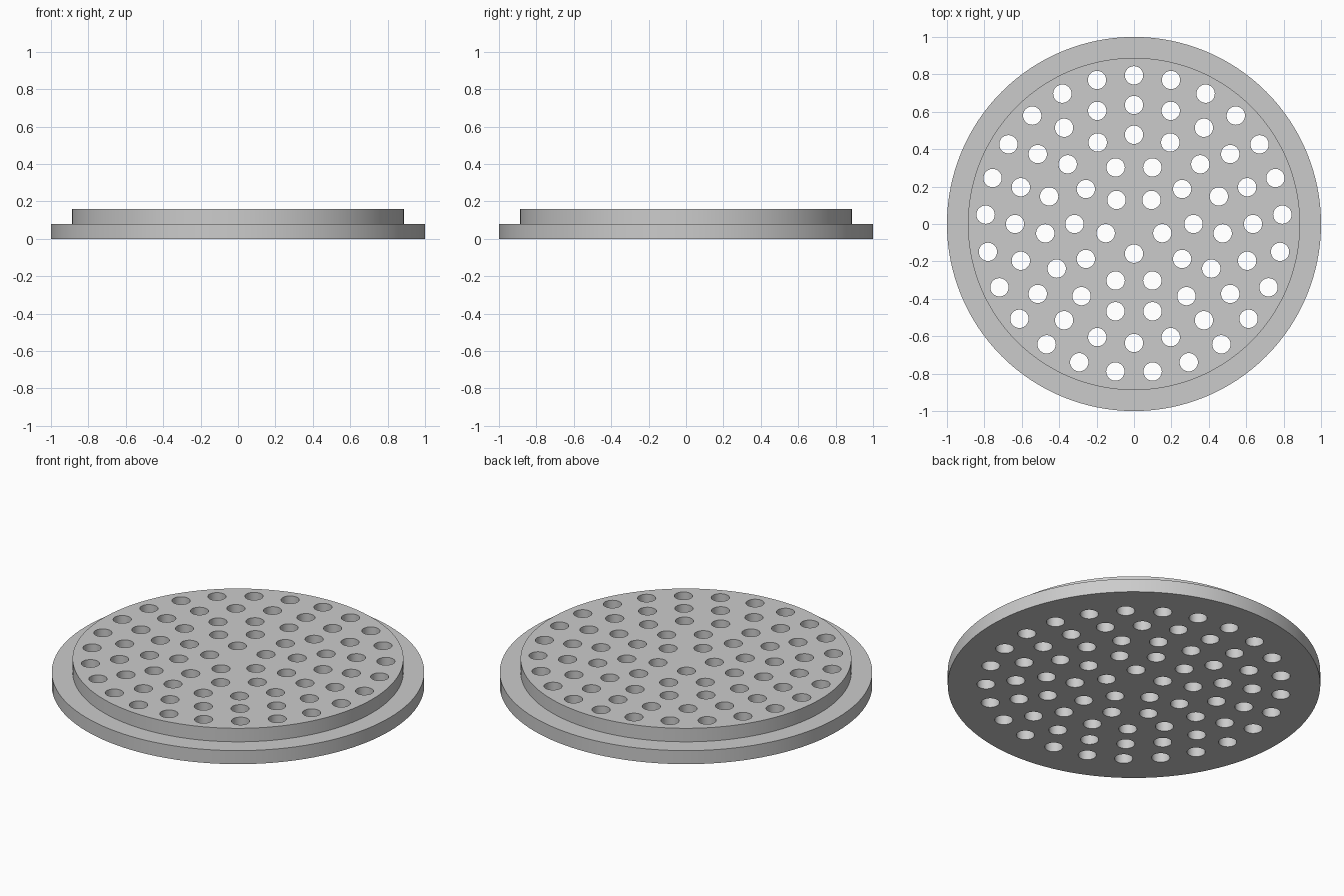
import bpy
import bmesh
import math
from mathutils import Matrix

cube = bpy.data.objects.get("Cube")
if cube:
    bpy.data.objects.remove(cube, do_unlink=True)

FLANGE_RADIUS, RAISED_RADIUS = 1.0, 0.888
STEP_Z, TOP_Z = 0.08, 0.16
HOLE_RADIUS, RING_SPACING = 0.049, 0.159
SEGMENTS = 128

grey = bpy.data.materials.new("plain grey")
grey.use_nodes = True
color = (0.6, 0.6, 0.6, 1.0)
grey.diffuse_color = color
grey.node_tree.nodes["Principled BSDF"].inputs["Base Color"].default_value = color


def make_object(name, bm):
    mesh = bpy.data.meshes.new(name)
    bmesh.ops.recalc_face_normals(bm, faces=bm.faces)
    bm.to_mesh(mesh)
    bm.free()
    obj = bpy.data.objects.new(name, mesh)
    bpy.context.collection.objects.link(obj)
    mesh.materials.append(grey)
    return obj


# Stepped disc: stacked circles joined into a wide flange and a raised plate
bm = bmesh.new()
profile = [(FLANGE_RADIUS, 0), (FLANGE_RADIUS, STEP_Z),
           (RAISED_RADIUS, STEP_Z), (RAISED_RADIUS, TOP_Z)]
rings = []
for radius, z in profile:
    ring = bmesh.ops.create_circle(bm, segments=SEGMENTS, radius=radius,
                                   matrix=Matrix.Translation((0, 0, z)))
    rings.append(ring["verts"])
for low, high in zip(rings, rings[1:]):
    for i in range(SEGMENTS):
        j = (i + 1) % SEGMENTS
        bm.faces.new((low[i], low[j], high[j], high[i]))
bm.faces.new(rings[0])
bm.faces.new(rings[-1])
plate = make_object("perforated_plate", bm)

# Drill pins: concentric rings with five more holes in each ring outward
bm = bmesh.new()
for ring in range(1, 6):
    count = 5 * ring
    start = math.radians(-90 if ring == 1 else 0 if ring == 4 else 90)
    if ring == 2:
        start = 0
    for i in range(count):
        angle = start + math.tau * i / count
        place = Matrix.Translation((ring * RING_SPACING * math.cos(angle),
                                    ring * RING_SPACING * math.sin(angle),
                                    TOP_Z / 2))
        bmesh.ops.create_cone(bm, cap_ends=True, segments=32,
                              radius1=HOLE_RADIUS, radius2=HOLE_RADIUS,
                              depth=TOP_Z * 2, matrix=place)
pins = make_object("hole_cutter", bm)
pins.hide_render = True

# Drill the holes, then drop the cutter
cut = plate.modifiers.new("holes", "BOOLEAN")
cut.operation = "DIFFERENCE"
cut.solver = "EXACT"
cut.object = pins
bpy.ops.object.select_all(action="DESELECT")
plate.select_set(True)
bpy.context.view_layer.objects.active = plate
bpy.ops.object.modifier_apply(modifier=cut.name)
bpy.data.objects.remove(pins, do_unlink=True)

# Round walls smooth, rims crisp
bpy.ops.object.shade_smooth_by_angle(angle=math.radians(30))
